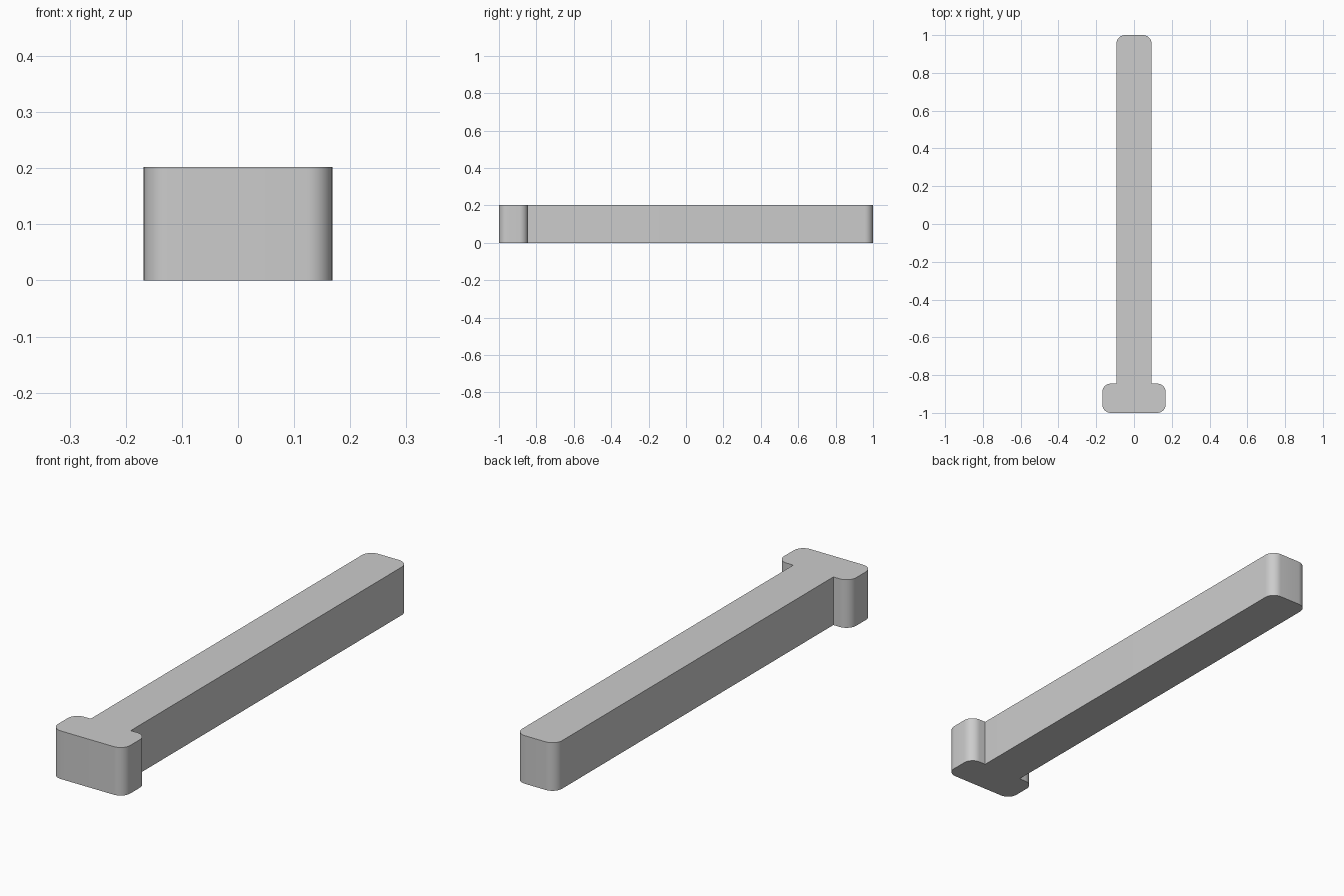
import bpy
import bmesh
import math

cube = bpy.data.objects.get("Cube")
if cube:
    bpy.data.objects.remove(cube, do_unlink=True)

HEIGHT = 0.202
ROUND = 0.045
HEAD_X, SHAFT_X = 0.168, 0.093
FRONT_Y, STEP_Y, BACK_Y = -1.0, -0.845, 1.0

grey = bpy.data.materials.new("plain grey")
grey.use_nodes = True
colour = (0.604, 0.604, 0.604, 1)
grey.diffuse_color = colour
grey.node_tree.nodes["Principled BSDF"].inputs["Base Color"].default_value = colour

# Half of the T outline, mirrored to close the loop
half = [(HEAD_X, FRONT_Y), (HEAD_X, STEP_Y), (SHAFT_X, STEP_Y), (SHAFT_X, BACK_Y)]
outline = half + [(-x, y) for x, y in reversed(half)]

bm = bmesh.new()
base = bm.faces.new([bm.verts.new((x, y, 0)) for x, y in outline])

# Extrude to full height
top = bmesh.ops.extrude_face_region(bm, geom=[base], use_keep_orig=True)["geom"]
bmesh.ops.translate(bm, vec=(0, 0, HEIGHT),
                    verts=[v for v in top if isinstance(v, bmesh.types.BMVert)])
bmesh.ops.recalc_face_normals(bm, faces=bm.faces)

# Round the upright outer corners, leaving the inner corners sharp
def is_outer_upright(edge):
    a, b = edge.verts
    inner = abs(abs(a.co.x) - SHAFT_X) < 1e-4 and abs(a.co.y - STEP_Y) < 1e-4
    return abs(a.co.z - b.co.z) > 0.1 and not inner

bmesh.ops.bevel(bm, geom=[e for e in bm.edges if is_outer_upright(e)],
                offset=ROUND, offset_type='OFFSET', segments=10,
                profile=0.5, affect='EDGES')
bmesh.ops.recalc_face_normals(bm, faces=bm.faces)

mesh = bpy.data.meshes.new("headed_pin")
bm.to_mesh(mesh)
bm.free()
mesh.materials.append(grey)
pin = bpy.data.objects.new("headed_pin", mesh)
bpy.context.collection.objects.link(pin)

# Smooth rounded corners, sharp rims
bpy.ops.object.select_all(action='DESELECT')
pin.select_set(True)
bpy.context.view_layer.objects.active = pin
bpy.ops.object.shade_smooth_by_angle(angle=math.radians(30))
